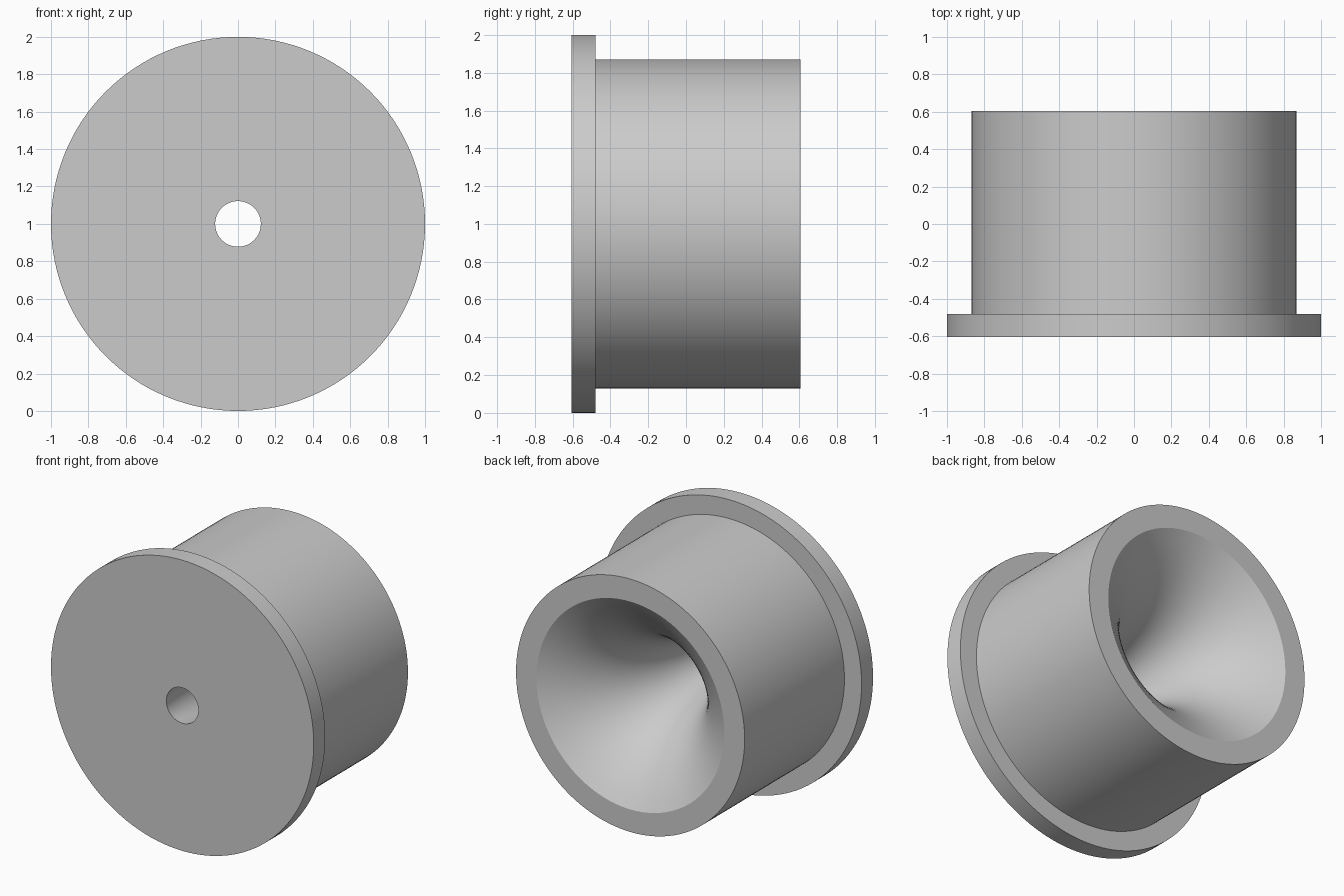
import bpy
import bmesh
import math
from mathutils import Vector

cube = bpy.data.objects.get("Cube")
if cube:
    bpy.data.objects.remove(cube, do_unlink=True)

SEGMENTS = 128
FRONT, STEP, BACK = -0.605, -0.48, 0.605
FLANGE_R, BODY_R, MOUTH_R, HOLE_R = 1.0, 0.87, 0.715, 0.122
FLARE = 2.6
HORN_STEPS = 32

grey = bpy.data.materials.new("plain_grey")
grey.use_nodes = True
colour = (0.6, 0.6, 0.6, 1.0)
grey.diffuse_color = colour
grey.node_tree.nodes["Principled BSDF"].inputs["Base Color"].default_value = colour


def horn_radius(depth):
    """Bore radius at a depth measured from the wide rear mouth."""
    tail = math.exp(-FLARE * (BACK - FRONT))
    t = (math.exp(-FLARE * depth) - tail) / (1 - tail)
    return HOLE_R + (MOUTH_R - HOLE_R) * t


def lathe(name, profile):
    """Revolve a closed (radius, y) profile about the y axis."""
    bm = bmesh.new()
    verts = [bm.verts.new((r, y, 0)) for r, y in profile]
    edges = [bm.edges.new((v, verts[i - 1])) for i, v in enumerate(verts)]
    bmesh.ops.spin(bm, geom=verts + edges, cent=(0, 0, 0), axis=(0, 1, 0),
                   angle=math.tau, steps=SEGMENTS, use_merge=True)
    bmesh.ops.remove_doubles(bm, verts=bm.verts, dist=1e-5)
    bmesh.ops.recalc_face_normals(bm, faces=bm.faces)
    mesh = bpy.data.meshes.new(name)
    bm.to_mesh(mesh)
    bm.free()
    mesh.materials.append(grey)
    obj = bpy.data.objects.new(name, mesh)
    bpy.context.collection.objects.link(obj)
    obj.location = Vector((0, 0, FLANGE_R))
    return obj


# Outer flange and barrel, then the flared bore from the rear mouth to the front hole
outside = [(FLANGE_R, FRONT), (FLANGE_R, STEP), (BODY_R, STEP), (BODY_R, BACK)]
bore = []
for i in range(HORN_STEPS + 1):
    depth = (BACK - FRONT) * i / HORN_STEPS
    bore.append((horn_radius(depth), BACK - depth))
bushing = lathe("flanged_horn_bushing", outside + bore)

# Smooth curved walls with crisp rims
bpy.ops.object.select_all(action="DESELECT")
bushing.select_set(True)
bpy.context.view_layer.objects.active = bushing
bpy.ops.object.shade_smooth_by_angle(angle=math.radians(25))
